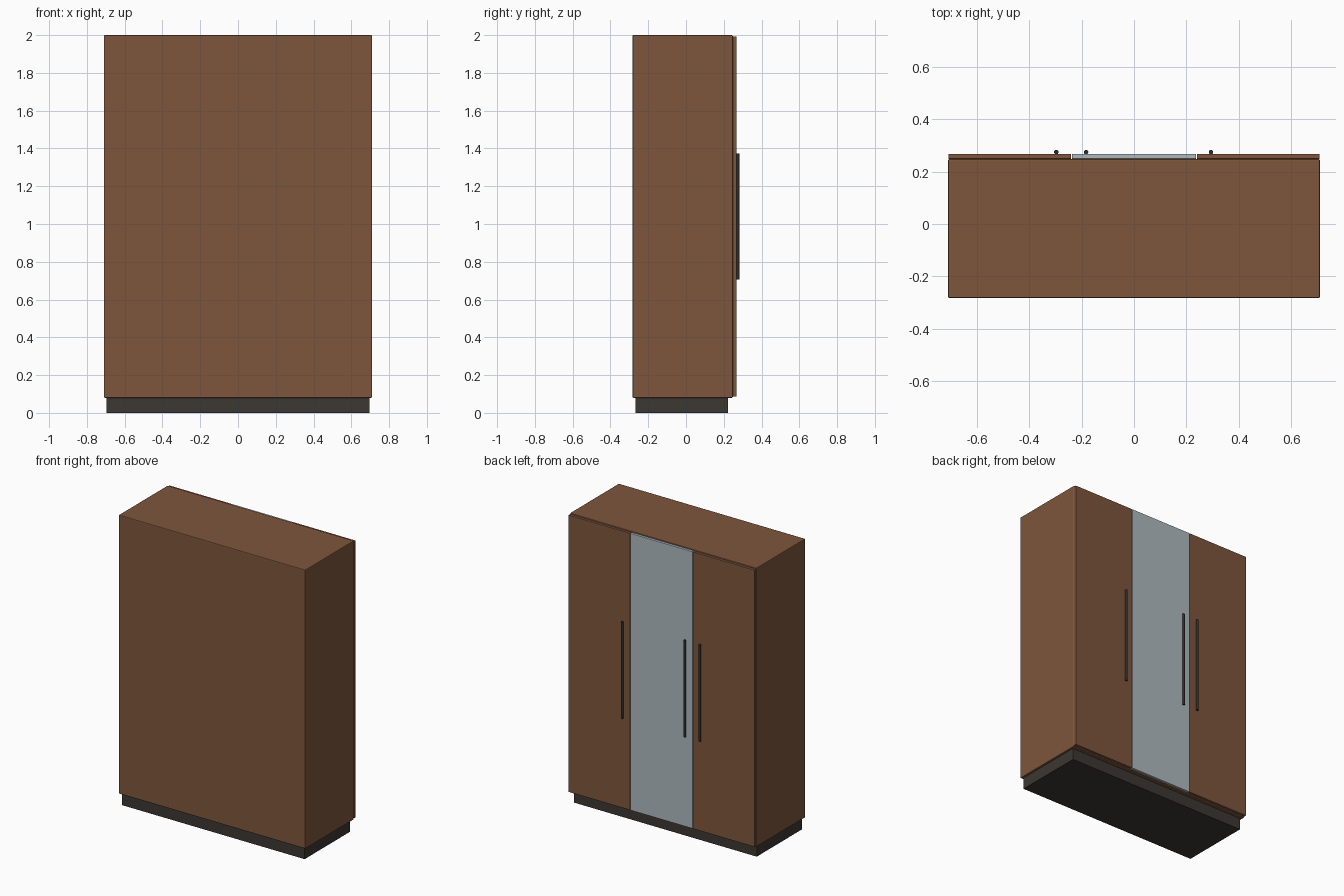
import bpy

if "Cube" in bpy.data.objects:
    bpy.data.objects.remove(bpy.data.objects["Cube"])


def material(name, color):
    m = bpy.data.materials.new(name)
    m.diffuse_color = (*color, 1)
    m.use_nodes = True
    m.node_tree.nodes["Principled BSDF"].inputs["Base Color"].default_value = m.diffuse_color
    return m


wood = material("wood", (0.21, 0.093, 0.045))
dark = material("dark_base", (0.045, 0.038, 0.032))
metal = material("dark_metal", (0.025, 0.025, 0.025))
glass = material("mirror_glass", (0.42, 0.49, 0.52))


def box(name, lo, hi, mat, bevel=0.0):
    bpy.ops.mesh.primitive_cube_add(
        size=1, location=[(a + b) / 2 for a, b in zip(lo, hi)])
    ob = bpy.context.object
    ob.name = name
    ob.scale = [b - a for a, b in zip(lo, hi)]
    bpy.ops.object.transform_apply(location=False, rotation=False, scale=True)
    ob.data.materials.append(mat)
    if bevel:
        mod = ob.modifiers.new("edge_bevel", 'BEVEL')
        mod.width = bevel
        mod.segments = 2
    return ob


# Recessed plinth and cabinet body
box("plinth", (-0.695, -0.268, 0), (0.695, 0.223, 0.08), dark)
box("cabinet_body", (-0.71, -0.283, 0.08), (0.71, 0.248, 2.0), wood, 0.005)

# Two wooden doors around a mirrored one
doors = [("left_door", -0.709, -0.240, wood),
         ("mirror_door", -0.237, 0.237, glass),
         ("right_door", 0.240, 0.709, wood)]
for name, x0, x1, mat in doors:
    box(name, (x0, 0.249, 0.087), (x1, 0.267, 1.993), mat, 0.0015)

# Round bar handles
for name, x in (("left_handle", -0.297), ("mirror_handle", -0.183), ("right_handle", 0.294)):
    bpy.ops.mesh.primitive_cylinder_add(
        vertices=20, radius=0.0085, depth=0.665, location=(x, 0.2745, 1.04))
    handle = bpy.context.object
    handle.name = name
    handle.data.materials.append(metal)
    bpy.ops.object.shade_smooth_by_angle()
